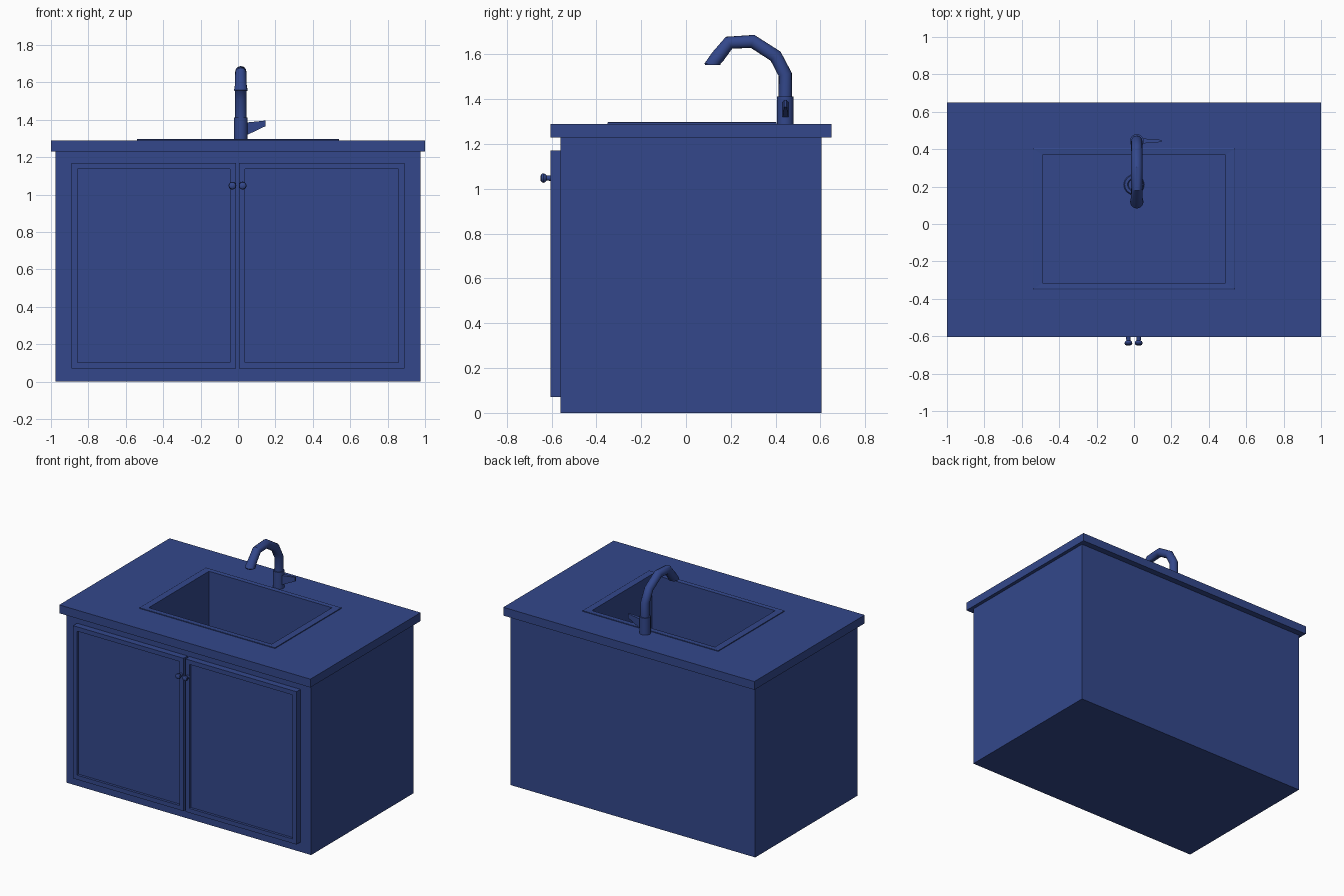
import bpy, bmesh, math
from mathutils import Vector

if "Cube" in bpy.data.objects:
    bpy.data.objects.remove(bpy.data.objects["Cube"], do_unlink=True)

COLOUR = (0.033, 0.064, 0.26, 1)
blue = bpy.data.materials.new("navy_blue")
blue.use_nodes = True
blue.diffuse_color = COLOUR
blue.node_tree.nodes["Principled BSDF"].inputs["Base Color"].default_value = COLOUR


def finish(name, bm, smooth=False):
    bmesh.ops.recalc_face_normals(bm, faces=bm.faces)
    mesh = bpy.data.meshes.new(name)
    bm.to_mesh(mesh)
    bm.free()
    mesh.materials.append(blue)
    obj = bpy.data.objects.new(name, mesh)
    bpy.context.collection.objects.link(obj)
    if smooth:
        bpy.ops.object.select_all(action='DESELECT')
        obj.select_set(True)
        bpy.context.view_layer.objects.active = obj
        bpy.ops.object.shade_smooth_by_angle(angle=math.radians(35))
    return obj


def box_mesh(lo, hi):
    bm = bmesh.new()
    bmesh.ops.create_cube(bm, size=1)
    for v in bm.verts:
        v.co = Vector([h if c > 0 else l for c, l, h in zip(v.co, lo, hi)])
    bm.normal_update()
    return bm


def facing(bm, direction):
    return max(bm.faces, key=lambda f: f.normal.dot(Vector(direction)))


def recess(bm, direction, border, depth):
    """Inset one side of a box and push the inner face inwards."""
    face = facing(bm, direction)
    bmesh.ops.inset_region(bm, faces=[face], thickness=border)
    inner = bmesh.ops.extrude_discrete_faces(bm, faces=[face])["faces"][0]
    bmesh.ops.translate(bm, verts=inner.verts, vec=Vector(direction) * -depth)


def sweep(name, rings, sides=16):
    """Skin rings given as (centre, across axis, up axis, radius)."""
    bm = bmesh.new()
    loops = []
    for c, a, b, r in rings:
        turn = [2 * math.pi * i / sides for i in range(sides)]
        loops.append([bm.verts.new(Vector(c) + r * (Vector(a) * math.cos(t) + Vector(b) * math.sin(t)))
                      for t in turn])
    for p, q in zip(loops, loops[1:]):
        for i in range(sides):
            j = (i + 1) % sides
            bm.faces.new((p[i], p[j], q[j], q[i]))
    bm.faces.new(loops[0])
    bm.faces.new(loops[-1])
    return finish(name, bm, True)


# Cabinet and countertop, both opened up for the basin
cabinet = finish("cabinet", box_mesh((-0.975, -0.56, 0), (0.975, 0.605, 1.23)))
countertop = finish("countertop", box_mesh((-1, -0.605, 1.23), (1, 0.65, 1.29)))
cutter = finish("basin_cutter", box_mesh((-0.51, -0.335, 0.8), (0.51, 0.39, 1.5)))
cutter.hide_render = True
for part in (cabinet, countertop):
    mod = part.modifiers.new("basin_opening", 'BOOLEAN')
    mod.operation, mod.object, mod.solver = 'DIFFERENCE', cutter, 'EXACT'
    bpy.context.view_layer.objects.active = part
    bpy.ops.object.modifier_apply(modifier=mod.name)
bpy.data.objects.remove(cutter, do_unlink=True)

# Sink basin: thin walls hanging from a thin raised rim
bm = box_mesh((-0.49, -0.315, 0.82), (0.49, 0.37, 1.296))
bm.faces.remove(facing(bm, (0, 0, 1)))
finish("sink_basin", bm)
bm = box_mesh((-0.54, -0.35, 1.288), (0.54, 0.405, 1.296))
top, bottom = facing(bm, (0, 0, 1)), facing(bm, (0, 0, -1))
bmesh.ops.inset_individual(bm, faces=[top], thickness=0.006, depth=0)
for v in top.verts:
    v.co.z += 0.002
bmesh.ops.inset_individual(bm, faces=[top], thickness=0.034, depth=0)
for v in top.verts:
    v.co = (math.copysign(0.49, v.co.x), 0.37 if v.co.y > 0 else -0.315, 1.296)
bmesh.ops.delete(bm, geom=[top, bottom], context='FACES')
finish("sink_rim", bm)

X, Y, Z = Vector((1, 0, 0)), Vector((0, 1, 0)), Vector((0, 0, 1))
sweep("sink_drain", [((0, 0.21, z), X, Y, r) for z, r in
                     ((0.82, 0.055), (0.828, 0.05), (0.828, 0.035), (0.823, 0.03))])

# Doors with recessed panels, and their knobs
knob = ((-0.6, 0.013), (-0.622, 0.011), (-0.628, 0.018), (-0.637, 0.021),
        (-0.645, 0.018), (-0.65, 0.009))
for side, x0, x1, kx in (("right", -0.89, -0.01, -0.03), ("left", 0.005, 0.89, 0.025)):
    bm = box_mesh((x0, -0.605, 0.07), (x1, -0.56, 1.17))
    recess(bm, (0, -1, 0), 0.045, 0.018)
    finish(side + "_door", bm)
    sweep(side + "_knob", [((kx, y, 1.048), X, Z, r) for y, r in knob], 12)

# Tap: base collar, bent spout and side lever
FX, FY = 0.015, 0.443
sweep("tap_base", [((FX, FY, z), X, Y, 0.037) for z in (1.288, 1.412)])

path = [(FY, 1.40), (FY, 1.51), (0.40, 1.592), (0.297, 1.658), (0.192, 1.652), (0.142, 1.585)]
points = [Vector((FX, y, z)) for y, z in path]
rings = []
for i, p in enumerate(points):
    before = (p - points[max(i - 1, 0)]).normalized()
    after = (points[min(i + 1, len(points) - 1)] - p).normalized()
    tangent = (before + after).normalized()
    rings.append((p, X, tangent.cross(X), 0.03))
# The spout flares to a level mouth
rings[-1] = ((FX, 0.142, 1.59), X, rings[-1][2], 0.031)
rings.append(((FX, 0.119, 1.56), X, -Y, 0.036))
rings.append(((FX, 0.119, 1.553), X, -Y, 0.034))
sweep("tap_spout", rings)

bm = box_mesh((0.04, 0.43, 1.315), (0.147, 0.458, 1.385))
for v in bm.verts:
    if v.co.x > 0.1:
        v.co.y = 0.444 + (v.co.y - 0.444) * 0.4
        v.co.z = 1.396 if v.co.z > 1.35 else 1.366
finish("tap_lever", bm)
